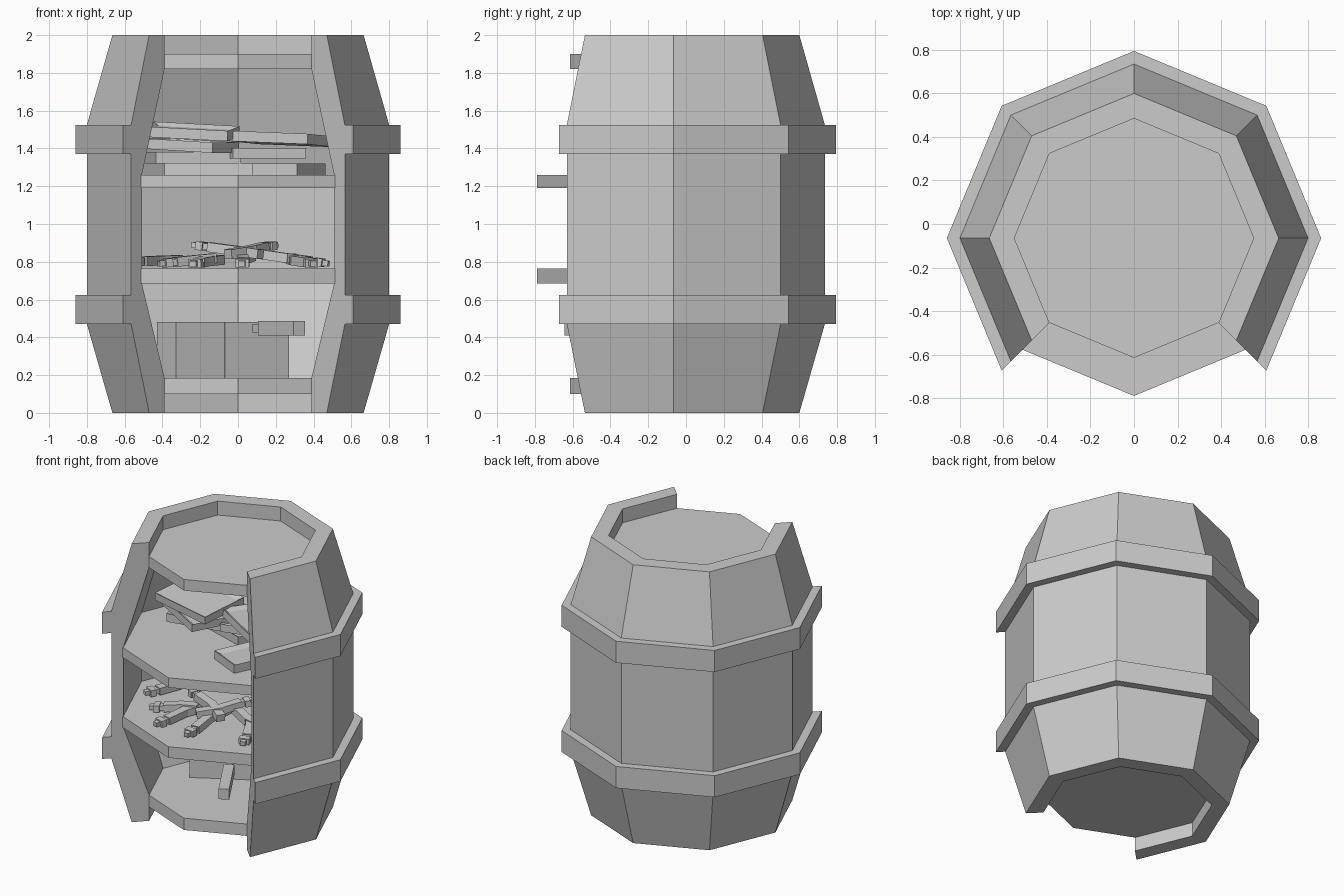
import bpy, bmesh, math
from mathutils import Matrix, Vector

cube = bpy.data.objects.get("Cube")
if cube:
    bpy.data.objects.remove(cube, do_unlink=True)

grey = bpy.data.materials.new("plain_grey")
grey.use_nodes = True
colour = (0.6, 0.6, 0.6, 1)
grey.diffuse_color = colour
grey.node_tree.nodes["Principled BSDF"].inputs["Base Color"].default_value = colour

CY = -0.065  # barrel axis
SIDES = 8


def finish(name, bm, matrix=Matrix()):
    bmesh.ops.recalc_face_normals(bm, faces=bm.faces)
    mesh = bpy.data.meshes.new(name)
    bm.to_mesh(mesh)
    bm.free()
    mesh.materials.append(grey)
    obj = bpy.data.objects.new(name, mesh)
    obj.matrix_world = matrix
    bpy.context.collection.objects.link(obj)
    return obj


def open_ring(name, profile):
    """Sweep a closed (radius, z) profile around all but the two front sides."""
    bm = bmesh.new()
    loops = []
    for k in range(SIDES - 1):
        a = math.radians(-45 + 45 * k)
        loops.append([bm.verts.new((r * math.cos(a), CY + r * math.sin(a), z))
                      for r, z in profile])
    n = len(profile)
    for p, q in zip(loops, loops[1:]):
        for i in range(n):
            j = (i + 1) % n
            bm.faces.new((p[i], p[j], q[j], q[i]))
    bm.faces.new(loops[0])
    bm.faces.new(loops[-1])
    finish(name, bm)


def disc(name, radius, low, high):
    bm = bmesh.new()
    bmesh.ops.create_cone(bm, cap_ends=True, segments=SIDES, radius1=radius,
                          radius2=radius, depth=high - low)
    finish(name, bm, Matrix.Translation((0, CY, (low + high) / 2)))


def add_box(bm, size, centre, turn=0):
    m = (Matrix.Translation(centre) @ Matrix.Rotation(math.radians(turn), 4, "Z")
         @ Matrix.Diagonal((*size, 1)))
    bmesh.ops.create_cube(bm, size=1, matrix=m)


def place(centre, turn, tilt=0, roll=0):
    return (Matrix.Translation(centre)
            @ Matrix.Rotation(math.radians(turn), 4, "Z")
            @ Matrix.Rotation(math.radians(tilt), 4, "Y")
            @ Matrix.Rotation(math.radians(roll), 4, "X"))


def tray(name, size, centre, turn, tilt=0, roll=0):
    """Shallow block with a recessed top panel."""
    bm = bmesh.new()
    add_box(bm, size, (0, 0, 0))
    bm.normal_update()
    top = max(bm.faces, key=lambda f: f.normal.z)
    bmesh.ops.inset_individual(bm, faces=[top], thickness=0.045)
    bmesh.ops.translate(bm, verts=top.verts, vec=(0, 0, -0.02))
    finish(name, bm, place(centre, turn, tilt, roll))


def tool(name, start, end):
    """Hand tool with a stepped head at start and a bent handle to end."""
    start, end = Vector(start), Vector(end)
    run = end - start
    length = run.length
    bm = bmesh.new()
    add_box(bm, (0.03, 0.035, 0.03), (0.015, 0, 0))
    add_box(bm, (0.04, 0.07, 0.045), (0.05, 0, 0))
    add_box(bm, (0.03, 0.045, 0.035), (0.085, 0, 0))
    add_box(bm, (length * 0.4, 0.06, 0.05), (0.1 + length * 0.18, 0.01, 0), 8)
    add_box(bm, (length * 0.45, 0.06, 0.05), (length * 0.78, 0.01, 0), -9)
    finish(name, bm, place(start, math.degrees(math.atan2(run.y, run.x)),
                           -math.degrees(math.asin(run.z / length))))


# Barrel shell, outer profile up and inner profile down
open_ring("barrel_shell", [(0.665, 0), (0.8, 0.47), (0.8, 1.525), (0.665, 2),
                           (0.55, 2), (0.55, 1.82), (0.72, 1.26),
                           (0.72, 0.685), (0.55, 0.185), (0.55, 0)])
for name, low in (("lower_hoop", 0.47), ("upper_hoop", 1.37)):
    open_ring(name, [(0.8, low), (0.86, low), (0.86, low + 0.155), (0.8, low + 0.155)])

# Floor, shelves and lid
disc("floor", 0.55, 0.1, 0.185)
disc("lower_shelf", 0.725, 0.685, 0.765)
disc("upper_shelf", 0.725, 1.19, 1.26)
disc("lid", 0.55, 1.82, 1.9)

# Crates on the floor
for name, width, x, y in (("left_crate", 0.295, -0.25, 0.11), ("right_crate", 0.39, 0.05, 0.28)):
    bm = bmesh.new()
    add_box(bm, (width, 0.2, 0.295), (0, 0, 0))
    finish(name, bm, place((x, y - 0.03, 0.3325), 30))

# Bar standing out in front of the crates
bm = bmesh.new()
add_box(bm, (0.38, 0.07, 0.075), (0, 0, 0))
add_box(bm, (0.08, 0.04, 0.045), (0.23, 0, 0))
finish("floor_bar", bm, place((0.23, -0.46, 0.448), 120))

# Stacked trays on the upper shelf
tray("left_top_tray", (0.46, 0.36, 0.055), (-0.25, -0.08, 1.49), -10, 3, 4)
tray("right_top_tray", (0.48, 0.32, 0.055), (0.24, -0.1, 1.45), -30, 2, -3)
tray("left_middle_tray", (0.42, 0.3, 0.055), (-0.25, -0.1, 1.415), -28, 3)
tray("right_middle_tray", (0.4, 0.28, 0.055), (0.13, 0.02, 1.375), 15)
tray("left_low_tray", (0.46, 0.3, 0.06), (-0.24, 0.0, 1.35), 12)
tray("right_low_tray", (0.36, 0.26, 0.06), (0.27, -0.27, 1.29), 65)
tray("back_low_tray", (0.5, 0.34, 0.06), (-0.1, 0.12, 1.29), -18)

# Loose hand tools on the lower shelf
tools = [((-0.56, -0.26, 0.8), (-0.32, 0.14, 0.81)),
         ((-0.24, -0.6, 0.79), (-0.1, -0.2, 0.81)),
         ((0.02, -0.62, 0.79), (0.06, -0.18, 0.83)),
         ((0.4, -0.52, 0.79), (0.27, -0.12, 0.82)),
         ((-0.42, -0.4, 0.79), (-0.12, -0.28, 0.82)),
         ((-0.24, -0.2, 0.89), (0.12, -0.36, 0.84)),
         ((0.2, -0.1, 0.89), (-0.05, -0.4, 0.84)),
         ((0.48, -0.3, 0.79), (0.12, -0.2, 0.84))]
for i, (start, end) in enumerate(tools):
    tool(f"hand_tool_{i + 1}", start, end)
